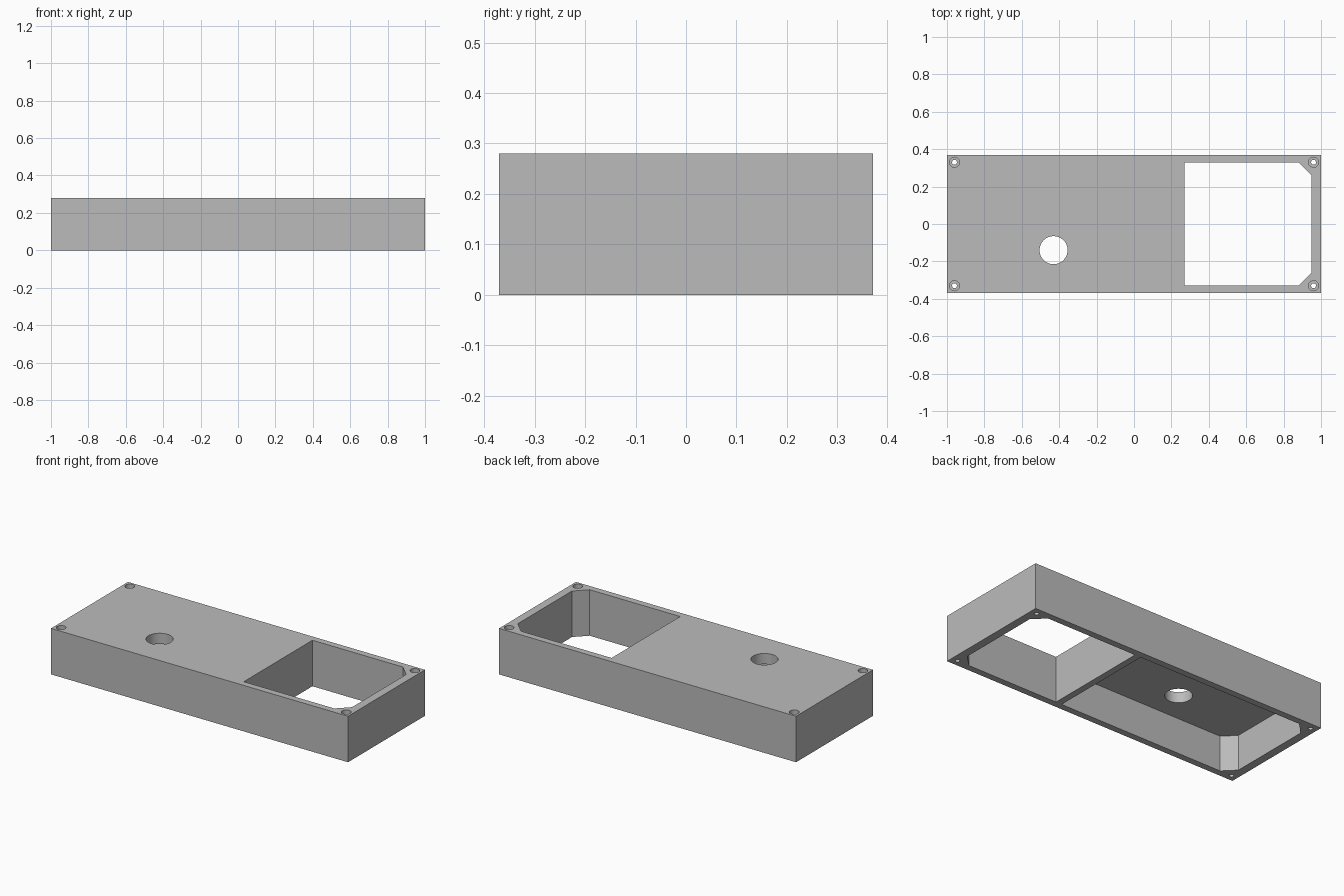
import bpy, bmesh, math

if "Cube" in bpy.data.objects:
    bpy.data.objects.remove(bpy.data.objects["Cube"])

W, D, H = 1.0, 0.37, 0.28      # half width, half depth, height
ROOF = 0.065                   # roof thickness above the left pocket

grey = bpy.data.materials.new("plain_grey")
grey.diffuse_color = (0.5, 0.5, 0.5, 1)
grey.use_nodes = True
grey.node_tree.nodes["Principled BSDF"].inputs["Base Color"].default_value = grey.diffuse_color


def prism(name, pts, z0, z1):
    """Extrude a closed outline (counter-clockwise) from z0 to z1."""
    bm = bmesh.new()
    face = bm.faces.new([bm.verts.new((x, y, z0)) for x, y in pts])
    top = bmesh.ops.extrude_face_region(bm, geom=[face])["geom"]
    bmesh.ops.translate(bm, vec=(0, 0, z1 - z0),
                        verts=[v for v in top if isinstance(v, bmesh.types.BMVert)])
    bmesh.ops.recalc_face_normals(bm, faces=bm.faces)
    me = bpy.data.meshes.new(name)
    bm.to_mesh(me)
    bm.free()
    me.materials.append(grey)
    ob = bpy.data.objects.new(name, me)
    bpy.context.collection.objects.link(ob)
    return ob


def circle(x, y, r, n=48):
    return [(x + r * math.cos(2 * math.pi * i / n), y + r * math.sin(2 * math.pi * i / n))
            for i in range(n)]


def pocket(inner, outer, y=0.33, c=0.07):
    """Rectangle whose two corners at the outer end are chamfered."""
    o = outer - math.copysign(c, outer)
    return [(inner, -y), (o, -y), (outer, -y + c), (outer, y - c), (o, y), (inner, y)]


def cut(body, pts, z0, z1):
    cutter = prism("cutter", pts, z0, z1)
    cutter.hide_render = True
    mod = body.modifiers.new("cut", 'BOOLEAN')
    mod.operation, mod.solver, mod.object = 'DIFFERENCE', 'EXACT', cutter
    bpy.context.view_layer.objects.active = body
    bpy.ops.object.modifier_apply(modifier=mod.name)
    bpy.data.objects.remove(cutter)


# Enclosure block
body = prism("enclosure", [(-W, -D), (W, -D), (W, D), (-W, D)], 0, H)

# Open window on the right, pocket open from below on the left
cut(body, pocket(0.27, 0.95), -0.1, H + 0.1)
cut(body, pocket(0.23, -0.95), -0.1, H - ROOF)

# Round hole through the roof
cut(body, circle(-0.43, -0.14, 0.075), 0.1, H + 0.1)

# Counterbored corner screw holes
for sx in (-1, 1):
    for sy in (-1, 1):
        cut(body, circle(sx * 0.96, sy * 0.33, 0.027, 32), H - 0.025, H + 0.1)
        cut(body, circle(sx * 0.96, sy * 0.33, 0.013, 32), -0.1, H + 0.1)

# Smooth round walls, keep hard edges
bpy.ops.object.select_all(action='DESELECT')
body.select_set(True)
bpy.context.view_layer.objects.active = body
bpy.ops.object.shade_smooth_by_angle(angle=math.radians(30))
